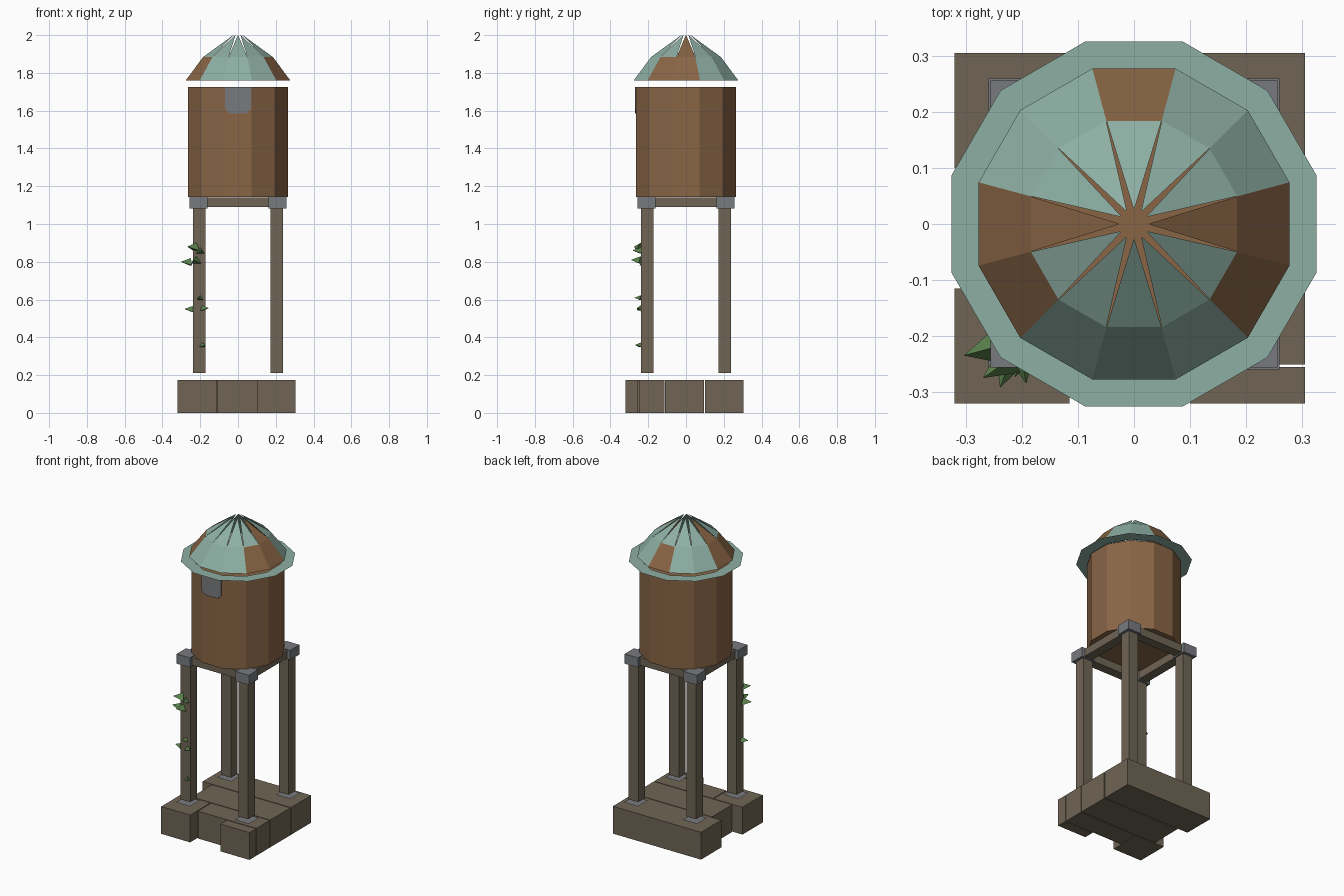
import bpy, bmesh
from math import sin, cos, pi, radians
from mathutils import Vector

if "Cube" in bpy.data.objects:
    bpy.data.objects.remove(bpy.data.objects["Cube"])


def material(name, color):
    m = bpy.data.materials.new(name)
    m.use_nodes = True
    m.diffuse_color = (*color, 1)
    m.node_tree.nodes["Principled BSDF"].inputs["Base Color"].default_value = (*color, 1)
    return m


RUST = material("rust_brown", (0.25, 0.13, 0.06))
TEAL = material("pale_teal", (0.27, 0.43, 0.37))
WOOD = material("grey_wood", (0.16, 0.13, 0.09))
STEEL = material("steel_grey", (0.19, 0.195, 0.21))
LEAF = material("leaf_green", (0.10, 0.22, 0.07))


def mesh_object(name, verts, faces, *mats, indices=None):
    me = bpy.data.meshes.new(name)
    me.from_pydata(verts, [], faces)
    for m in mats:
        me.materials.append(m)
    for p, i in zip(me.polygons, indices or []):
        p.material_index = i
    ob = bpy.data.objects.new(name, me)
    bpy.context.collection.objects.link(ob)
    return ob


def box(name, x0, x1, y0, y1, z0, z1, mat):
    bm = bmesh.new()
    bmesh.ops.create_cube(bm, size=1)
    for v in bm.verts:
        v.co = Vector(((x0 + x1) / 2 + v.co.x * (x1 - x0),
                       (y0 + y1) / 2 + v.co.y * (y1 - y0),
                       (z0 + z1) / 2 + v.co.z * (z1 - z0)))
    ob = mesh_object(name, [], [], mat)
    bm.to_mesh(ob.data)
    bm.free()
    return ob


def ring_points(apothem, z, n=12):
    r = apothem / cos(pi / n)
    return [(r * cos(a), r * sin(a), z) for a in (2 * pi * (i - 0.5) / n for i in range(n))]


# Timber foundation blocks
blocks = {"back_block": (-.32, .305, .1, .305), "middle_block": (-.25, .305, -.11, .095),
          "front_left_block": (-.32, -.115, -.32, -.115),
          "front_block": (-.11, .305, -.25, -.115),
          "front_corner_block": (.1, .305, -.32, -.255)}
for name, b in blocks.items():
    box(name, *b, 0, .175, WOOD)

# Legs with foot plates and corner brackets
for sx, side in ((-1, "right"), (1, "left")):
    for sy, end in ((-1, "front"), (1, "back")):
        x, y = sx * .205, sy * .205
        tag = f"{end}_{side}"
        box(tag + "_leg", x - .034, x + .034, y - .034, y + .034, .212, 1.1, WOOD)
        x, y, h = sx * .209, sy * .209, .05
        mesh_object(tag + "_foot_plate", [(x - h, y - h, .195), (x + h, y - h, .195),
                                          (x + h, y + h, .195), (x - h, y + h, .195)],
                    [(0, 1, 2, 3)], STEEL)
        h = .047
        box(tag + "_bracket", x - h, x + h, y - h, y + h, 1.083, 1.145, STEEL)

# Beams under the tank
for s, a, b in ((-1, "front", "right"), (1, "back", "left")):
    c = s * .205
    box(a + "_beam", -.17, .17, c - .03, c + .03, 1.09, 1.14, WOOD)
    box(b + "_beam", c - .03, c + .03, -.17, .17, 1.09, 1.14, WOOD)

# Tank
n = 12
sides = [(i, (i + 1) % n, n + (i + 1) % n, n + i) for i in range(n)]
mesh_object("tank", ring_points(.264, 1.143) + ring_points(.264, 1.725),
            sides + [tuple(reversed(range(n))), tuple(range(n, 2 * n))], RUST)

# Steel patch on the tank front
outline = [(-.068, 1.725), (-.068, 1.61), (-.045, 1.585), (.045, 1.585), (.068, 1.61), (.068, 1.725)]
k = len(outline)
mesh_object("tank_patch", [(x, -.271, z) for x, z in outline] + [(x, -.263, z) for x, z in outline],
            [tuple(range(k)), tuple(reversed(range(k, 2 * k)))]
            + [(i, k + i, k + (i + 1) % k, (i + 1) % k) for i in range(k)], STEEL)

# Flat eave ring
mesh_object("eave_ring", ring_points(.255, 1.735) + ring_points(.325, 1.735),
            [tuple(reversed(f)) for f in sides], TEAL)

# Lower roof panels, some of them bare
bare_low = {0, 3, 6, 7, 11}
bare_high = {0, 6}
mesh_object("lower_roof", ring_points(.277, 1.76) + ring_points(.184, 1.885), sides, TEAL, RUST,
            indices=[int(i in bare_low) for i in range(n)])

# Upper roof panels, tapering to points with open slots between
verts, faces = [], []
for i in range(n):
    a = radians(30 * i)
    out, tan = Vector((cos(a), sin(a), 0)), Vector((-sin(a), cos(a), 0))
    for r, w, z in ((.184, -.049, 1.885), (.184, .049, 1.885), (.028, .001, 2), (.028, -.001, 2)):
        verts.append(out * r + tan * w + Vector((0, 0, z)))
    faces.append(tuple(range(4 * i, 4 * i + 4)))
mesh_object("upper_roof", verts, faces, TEAL, RUST, indices=[int(i in bare_high) for i in range(n)])

# Folded leaves climbing the front right leg: x, y, z, heading, length
leaves = [(-.25, -.22, .80, 195, .055), (-.22, -.24, .81, 250, .055),
          (-.22, -.24, .88, 215, .06), (-.20, -.24, .86, 280, .045),
          (-.24, -.22, .55, 190, .045), (-.19, -.24, .555, 330, .04),
          (-.20, -.24, .61, 250, .035), (-.19, -.24, .36, 300, .035)]
verts, faces = [], []
for x, y, z, ang, size in leaves:
    a = radians(ang)
    out, tan = Vector((cos(a), sin(a), 0)), Vector((-sin(a), cos(a), 0))
    c, up, b = Vector((x, y, z)), Vector((0, 0, size * .35)), len(verts)
    verts += [c + up, c + tan * size * .5 - up, c - tan * size * .5 - up, c + out * size]
    faces += [(b, b + 3, b + 1), (b, b + 2, b + 3), (b + 1, b + 3, b + 2)]
mesh_object("leaves", verts, faces, LEAF)
